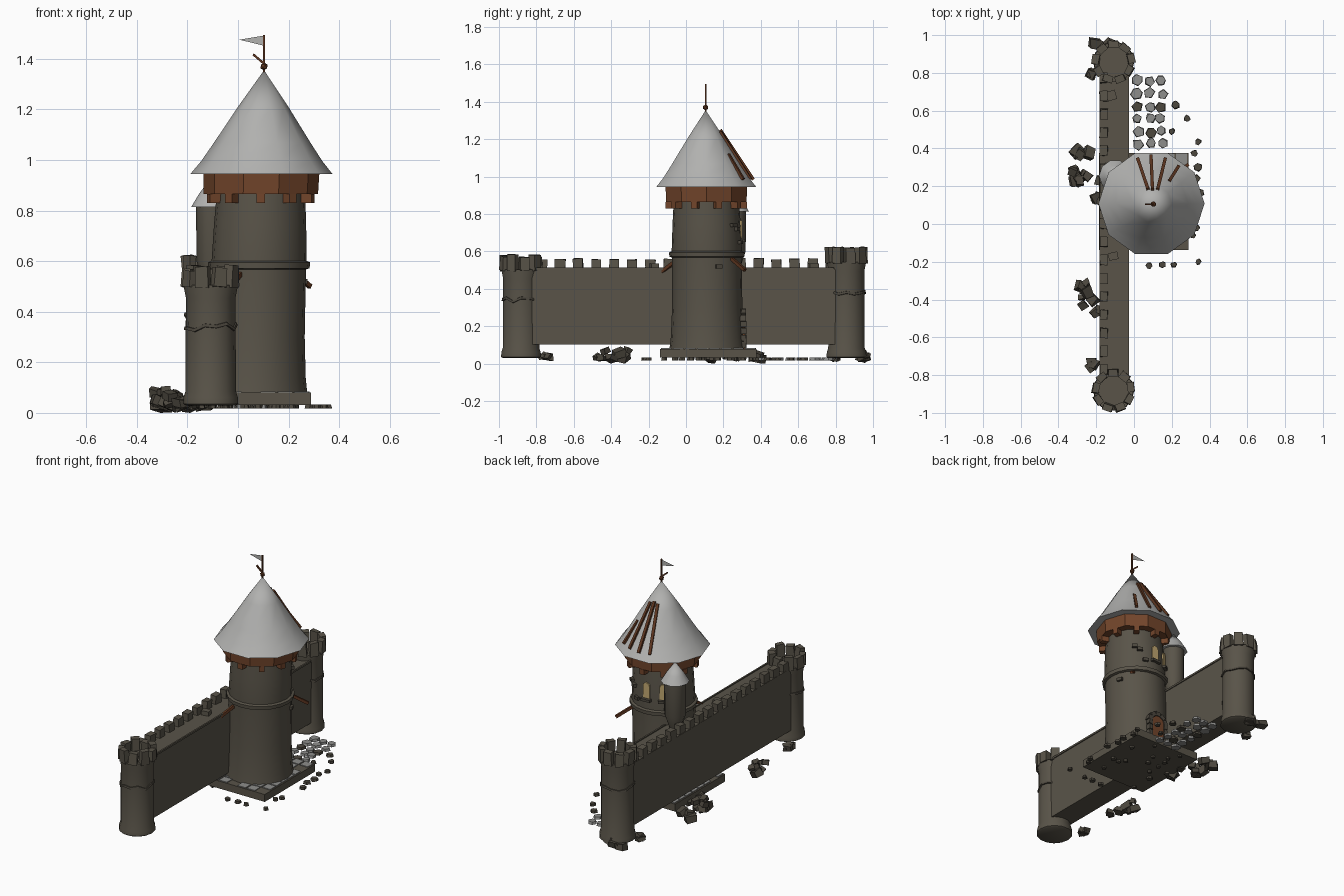
import bpy, bmesh, math, random
from mathutils import Matrix, Vector, Euler

if "Cube" in bpy.data.objects:
    bpy.data.objects.remove(bpy.data.objects["Cube"])

random.seed(4)
R = random.uniform


def material(name, r, g, b):
    m = bpy.data.materials.new(name)
    m.diffuse_color = (r, g, b, 1)
    m.use_nodes = True
    m.node_tree.nodes["Principled BSDF"].inputs["Base Color"].default_value = m.diffuse_color
    return m


STONE = material("stone", .100, .088, .066)
DARK = material("dark_stone", .072, .063, .048)
ROOF = material("roof_grey", .44, .44, .43)
SLAB = material("slab_grey", .27, .27, .26)
WOOD = material("wood", .17, .060, .024)
BEAM = material("dark_wood", .11, .036, .014)
GLOW = material("window_tan", .55, .40, .17)


def finish(bm, name, mat, smooth=None):
    bmesh.ops.recalc_face_normals(bm, faces=bm.faces)
    me = bpy.data.meshes.new(name)
    bm.to_mesh(me)
    bm.free()
    me.materials.append(mat)
    ob = bpy.data.objects.new(name, me)
    bpy.context.collection.objects.link(ob)
    if smooth:
        bpy.ops.object.select_all(action='DESELECT')
        ob.select_set(True)
        bpy.context.view_layer.objects.active = ob
        bpy.ops.object.shade_smooth_by_angle(angle=math.radians(smooth))
    return ob


def lathe(name, profile, n, centre, mat, smooth=None, jitter=0):
    """Closed turned solid; centre(z) gives the axis, so it may lean."""
    bm = bmesh.new()
    offs = [R(-jitter, jitter) for _ in range(n)]
    rings = []
    for r, z in profile:
        c = centre(z)
        if r == 0:
            rings.append([bm.verts.new((c[0], c[1], z))] * n)
        else:
            rings.append([bm.verts.new((c[0] + r * math.cos(math.tau * i / n),
                                        c[1] + r * math.sin(math.tau * i / n), z + offs[i]))
                          for i in range(n)])
    for a, b in zip(rings, rings[1:]):
        for i in range(n):
            j = (i + 1) % n
            bm.faces.new(list(dict.fromkeys((a[i], a[j], b[j], b[i]))))
    for ring in (rings[0], rings[-1]):
        if ring[0] is not ring[1]:
            bm.faces.new(ring)
    return finish(bm, name, mat, smooth)


def box(bm, loc, size, rot=(0, 0, 0), jit=0):
    m = Matrix.Translation(loc) @ Euler(rot).to_matrix().to_4x4() @ Matrix.Diagonal((*size, 1))
    vs = bmesh.ops.create_cube(bm, size=1, matrix=m)['verts']
    for v in vs:
        v.co += Vector((R(-jit, jit), R(-jit, jit), R(-jit, jit)))


def beam(bm, a, b, t):
    a, b = Vector(a), Vector(b)
    m = Matrix.Translation((a + b) / 2) @ (b - a).to_track_quat('Z', 'Y').to_matrix().to_4x4()
    bmesh.ops.create_cube(bm, size=1, matrix=m @ Matrix.Diagonal((t, t, (b - a).length, 1)))


def axis(z):
    """Leaning axis of the great tower."""
    return (.068 + .026 * z, .116 - .008 * z)


def on_tower(az, r, z):
    c, a = axis(z), math.radians(az)
    return (c[0] + r * math.cos(a), c[1] + r * math.sin(a), z)


def arch(bm, az, r, z0, w, h, t):
    """Arched plate standing on the tower face at azimuth az."""
    a = math.radians(az)
    side, out = Vector((-math.sin(a), math.cos(a), 0)), Vector((math.cos(a), math.sin(a), 0))
    pts = [(-w / 2, 0), (w / 2, 0)] + [(w / 2 * math.cos(k * math.pi / 6),
           h - w / 2 + w / 2 * math.sin(k * math.pi / 6)) for k in range(7)]
    base = Vector(on_tower(az, r, z0))
    f = bm.faces.new([bm.verts.new(base + side * x + Vector((0, 0, z))) for x, z in pts])
    ex = bmesh.ops.extrude_face_region(bm, geom=[f])['geom']
    bmesh.ops.translate(bm, vec=out * t, verts=[g for g in ex if isinstance(g, bmesh.types.BMVert)])


# Great tower: shaft, string course, timber gallery, roof
lathe("tower_shaft", [(.205, .07), (.196, .14), (.188, .3), (.186, .57), (.188, .6), (.182, .75), (.174, .88)],
      20, axis, STONE, 40)
lathe("tower_ring", [(.18, .565), (.2, .572), (.202, .595), (.18, .605)], 20, axis, STONE, 40)
lathe("timber_gallery", [(.226, .865), (.229, .946)], 10, axis, WOOD)
lathe("main_roof", [(.2, .945), (.281, .945), (.24, .995), (.19, 1.07), (.10, 1.21), (0, 1.355)], 10, axis, ROOF, 60)

bm = bmesh.new()
for k in range(10):
    box(bm, on_tower(36 * k + 18, .19, .848), (.055, .034, .034), (0, 0, math.radians(36 * k + 18)))
finish(bm, "gallery_joists", WOOD)

# Exposed rafters, struts
bm = bmesh.new()
for a, b in (((.02, .345, .985), (.075, .183, 1.24)), ((.09, .36, .985), (.098, .183, 1.25)),
             ((.165, .345, .985), (.125, .183, 1.24)), ((.235, .305, .985), (.185, .225, 1.12)),
             ((-.055, -.15, .475), (.01, -.055, .55)), ((.285, .315, .5), (.2, .235, .57))):
    beam(bm, a, b, .017)
finish(bm, "rafters_and_struts", BEAM)

# Finial, pole and pennant
bm = bmesh.new()
beam(bm, (.103, .105, 1.33), (.103, .105, 1.495), .008)
beam(bm, (.06, .105, 1.418), (.11, .105, 1.375), .009)
bmesh.ops.create_icosphere(bm, subdivisions=1, radius=.016, matrix=Matrix.Translation((.103, .105, 1.37)))
finish(bm, "flag_pole", BEAM)
bm = bmesh.new()
f = bm.faces.new([bm.verts.new(p) for p in ((.103, .105, 1.492), (.103, .105, 1.452), (.005, .108, 1.476))])
bmesh.ops.solidify(bm, geom=[f], thickness=.004)
finish(bm, "pennant", ROOF)

# Windows and door on the rear
bm, fr = bmesh.new(), bmesh.new()
for az in (92, 125):
    arch(bm, az, .178, .67, .046, .1, .009)
    box(fr, on_tower(az, .188, .66), (.03, .065, .016), (0, 0, math.radians(az)))
finish(bm, "windows", GLOW)
bm = bmesh.new()
arch(bm, 90, .188, .08, .1, .19, .012)
finish(bm, "door", WOOD)
for s in (-1, 1):
    for k in range(4):
        box(fr, (.075 + s * .058, .305, .1 + .037 * k), (.026, .035, .032), jit=.002)
for k in range(5):
    t = math.radians(18 + 36 * k)
    box(fr, (.075 + .06 * math.cos(t), .303, .222 + .06 * math.sin(t)), (.028, .035, .034), (0, -t, 0))
for az, z in ((70, .65), (60, .72), (20, .52), (50, .74)):
    box(fr, on_tower(az, .185, z), (.03, .034, .02), (0, 0, math.radians(az)))
finish(fr, "stone_surrounds", DARK)

# Bartizan turret on the rear left
tc = lambda z: (-.1, .255)
lathe("turret_shaft", [(.03, .5), (.064, .6), (.066, .82)], 12, tc, STONE, 40)
lathe("turret_roof", [(.04, .815), (.085, .815), (.055, .865), (0, .94)], 10, tc, ROOF, 60)

# Square plinth with paving on top
bm = bmesh.new()
box(bm, (.052, .119, .056), (.475, .515, .048))
finish(bm, "plinth", STONE)
bm = bmesh.new()
for i in range(7):
    for j in range(8):
        if random.random() < .8:
            box(bm, (-.148 + .0667 * i, -.106 + .0643 * j, .081), (.058, .056, .008), (0, 0, R(-.05, .05)))
finish(bm, "plinth_paving", SLAB)

# Curtain wall with merlons
bm = bmesh.new()
box(bm, (-.107, -.01, .305), (.15, 1.74, .405))
box(bm, (-.031, -.01, .508), (.01, 1.6, .012))
finish(bm, "curtain_wall", STONE)
bm = bmesh.new()
for k in range(17):
    box(bm, (-.16, -.77 + .0965 * k, .53 + R(-.004, .004)), (.042, .054, .06), (R(-.06, .06), 0, R(-.08, .08)), .003)
box(bm, (-.11, -.17, .52), (.05, .04, .03), (0, 0, .2))
box(bm, (-.12, .68, .52), (.05, .05, .03), (0, 0, .3))
finish(bm, "wall_merlons", STONE)


# Corner towers: shaft, crack ridge, crown of merlons
def corner_tower(name, y, top):
    c = lambda z: (-.108, y)
    lathe(name + "_shaft", [(.1, .03), (.109, .036), (.108, .06), (.1, .085), (.098, top - .05),
                            (.106, top - .01), (.106, top)], 14, c, STONE, 40)
    lathe(name + "_crack", [(.09, top - .175), (.106, top - .172), (.104, top - .16), (.09, top - .158)],
          14, c, DARK, jitter=.014)
    bm = bmesh.new()
    for k in range(9):
        a = math.tau * k / 9 + .2
        h = R(.065, .09)
        box(bm, (-.108 + .094 * math.cos(a), y + .094 * math.sin(a), top + h / 2 - .008),
            (.036, .052, h), (R(-.06, .06), R(-.06, .06), a), .003)
    finish(bm, name + "_crown", STONE)


corner_tower("front_tower", -.882, .505)
corner_tower("back_tower", .858, .545)

# Rubble: heaps beside the wall and at the tower feet
bm = bmesh.new()
for x, y, n, sx, sy, top in ((-.29, .25, 8, .06, .04, .085), (-.27, .385, 4, .035, .025, .05),
                             (-.25, -.37, 7, .035, .07, .075), (-.2, -.47, 2, .015, .02, .04),
                             (-.23, -.75, 3, .025, .02, .04), (-.16, .955, 4, .05, .025, .04),
                             (-.215, .79, 2, .015, .02, .04), (-.2, .2, 3, .02, .08, .04)):
    for _ in range(n):
        s = R(.032, .055)
        box(bm, (x + R(-sx, sx), y + R(-sy, sy), R(.028, top)), (s, s * R(.8, 1.3), s * .75),
            (R(-.4, .4), R(-.4, .4), R(0, 3)), .006)
for v in bm.verts:
    v.co.z = max(v.co.z, 0)
finish(bm, "rubble", DARK)


# Cobbles: rear path and loose stones round the plinth
def cobble(bm, x, y, r):
    m = Matrix.Translation((x, y, .026)) @ Matrix.Rotation(R(0, 6), 4, 'Z')
    vs = bmesh.ops.create_cone(bm, cap_ends=True, segments=random.choice((5, 6)),
                               radius1=r, radius2=r * .9, depth=.016, matrix=m)['verts']
    for v in vs:
        v.co += Vector((R(-.003, .003), R(-.003, .003), 0))


light, dark = bmesh.new(), bmesh.new()
for i in range(3):
    for j in range(6):
        cobble(dark if random.random() < .3 else light, .02 + .062 * i + R(-.01, .01),
               .425 + .066 * j + R(-.008, .008), R(.026, .034))
for x, y in ((.22, .63), (.2, .49), (.28, .56), (.34, .435), (.32, .375), (.33, .24), (.35, .165), (.34, .3),
             (.33, -.02), (.34, -.2), (.21, -.215), (.15, -.215), (.08, -.22), (.31, -.06)):
    cobble(dark, x, y, R(.015, .024))
for _ in range(16):
    cobble(dark, R(-.15, .27), R(-.12, .36), R(.012, .02))
finish(light, "path_cobbles", SLAB)
finish(dark, "loose_cobbles", DARK)
